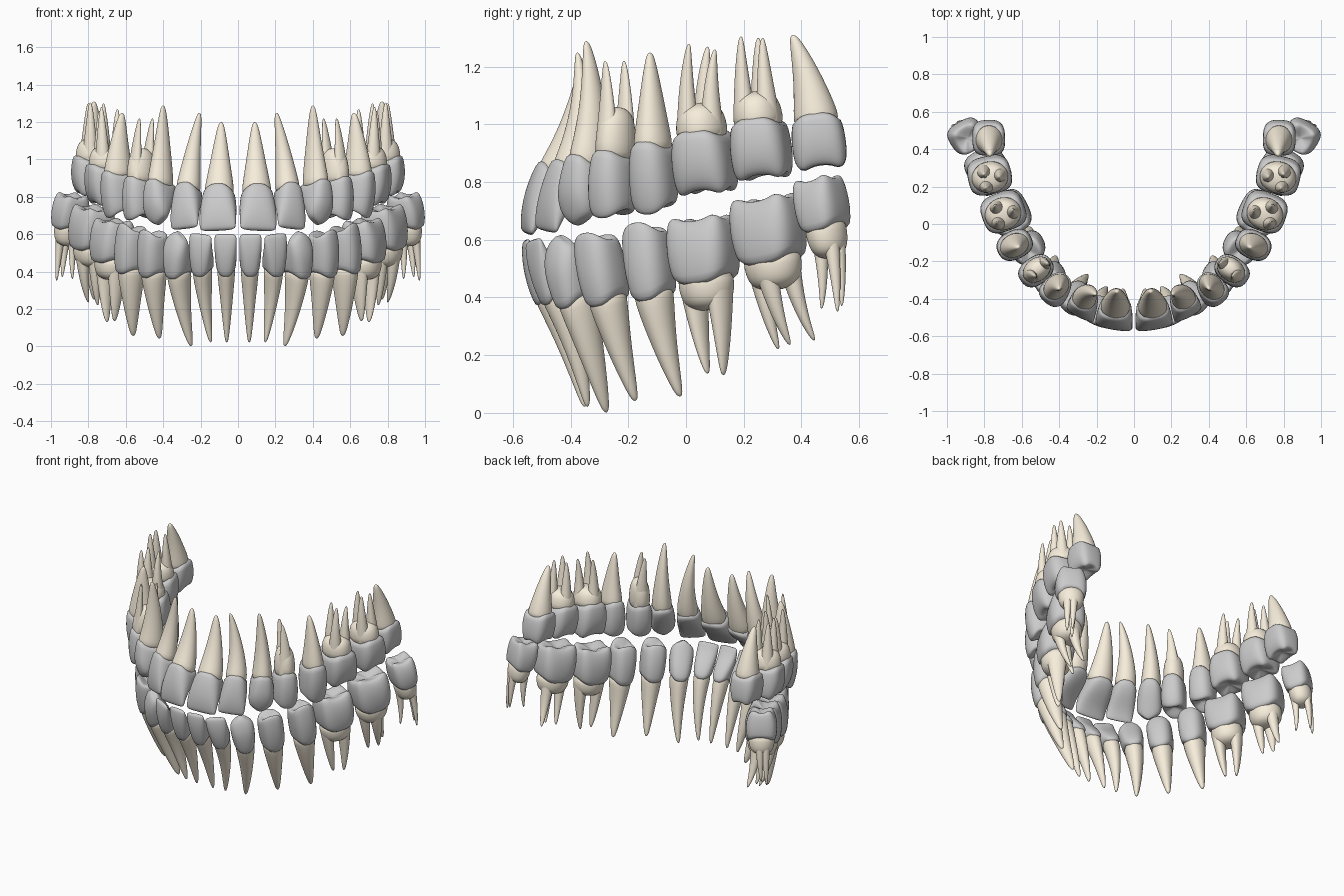
import bpy, bmesh
from math import sin, cos, pi, copysign
from mathutils import Vector as V

if "Cube" in bpy.data.objects:
    bpy.data.objects.remove(bpy.data.objects["Cube"])

SEG = 24
ivory = bpy.data.materials.new("root_ivory")
ivory.diffuse_color = (0.93, 0.85, 0.71, 1)
ivory.use_nodes = True
ivory.node_tree.nodes["Principled BSDF"].inputs["Base Color"].default_value = ivory.diffuse_color


def loft(bm, rings, first, last):
    """Skin closed rings of points and close both ends with a fan."""
    vs = [[bm.verts.new(p) for p in r] for r in rings]
    for a, b in zip(vs, vs[1:]):
        for i in range(SEG):
            j = (i + 1) % SEG
            bm.faces.new((a[i], a[j], b[j], b[i]))
    for ring, pole in ((vs[0], first), (vs[-1], last)):
        c = bm.verts.new(pole)
        for i in range(SEG):
            bm.faces.new((ring[i], ring[(i + 1) % SEG], c))


def finish(name, bm, mat=None):
    """Smooth mesh object, mirrored to the other half of the jaw."""
    bmesh.ops.recalc_face_normals(bm, faces=bm.faces[:])
    me = bpy.data.meshes.new(name)
    bm.to_mesh(me)
    bm.free()
    for p in me.polygons:
        p.use_smooth = True
    if mat:
        me.materials.append(mat)
    ob = bpy.data.objects.new(name, me)
    bpy.context.collection.objects.link(ob)
    ob.modifiers.new("other_side", 'MIRROR').use_mirror_merge = False
    sub = ob.modifiers.new("smooth", 'SUBSURF')
    sub.levels = sub.render_levels = 1


# Crown rings: height fraction, width, depth, facial offset, cusp weight
CROWN = {
    'incisor': [(0, .84, .93, 0, 0), (.12, .88, 1, 0, 0), (.35, .96, .88, .08, 0),
                (.6, 1, .6, .2, 0), (.8, 1, .38, .2, 0), (.94, .98, .24, .12, 0),
                (1, .92, .14, .08, 0)],
    'canine': [(0, .84, .93, 0, 0), (.12, .89, 1, 0, 0), (.35, .97, .92, .08, .1),
               (.6, 1, .74, .16, .4), (.8, .98, .52, .14, .8), (.94, .88, .34, .1, 1),
               (1, .6, .18, .05, .9)],
    'molar': [(0, .87, .86, 0, 0), (.14, .93, .94, 0, 0), (.38, .99, 1, 0, 0),
              (.65, 1, .96, 0, .1), (.85, .98, .86, 0, .5), (.96, .93, .75, 0, .9),
              (1, .82, .62, 0, 1), (.95, .5, .4, 0, .7), (.89, .2, .17, 0, .2)],
}
CROWN['premolar'] = CROWN['molar']


def cusp(kind, a):
    if kind == 'canine':
        return -.12 * abs(cos(a)) ** 1.3
    if kind == 'premolar':
        return -.07 * cos(2 * a) + .05 * sin(a)
    if kind == 'molar':
        return -.045 * cos(4 * a)
    return 0


def crown(name, kind, O, C, W, D, u, v):
    n = 3.2 if kind == 'molar' else 2.5
    rings = []
    for t, su, sv, ov, cw in CROWN[kind]:
        ring = []
        for i in range(SEG):
            a = 2 * pi * i / SEG
            x = copysign(abs(cos(a)) ** (2 / n), cos(a))
            y = copysign(abs(sin(a)) ** (2 / n), sin(a))
            g = 1 - .02 * (1 + cos(4 * a)) * cw if kind == 'molar' else 1
            scallop = -.16 * (sin(a) ** 2 - .5) * (1 - t) ** 3
            ring.append(C.lerp(O, t + cusp(kind, a) * cw + scallop)
                        + u * x * su * W / 2 * g + v * (y * sv * g + ov) * D / 2)
        rings.append(ring)
    top = .86 if 'molar' in kind else 1.01
    bm = bmesh.new()
    loft(bm, rings, C, C.lerp(O, top))
    finish(name + "_crown", bm)


TAPER = [(0, 1), (.12, .96), (.25, .87), (.45, .70), (.65, .53), (.82, .37), (.94, .23), (.985, .13)]
TRUNK = [(0, 1), (.35, 1), (.6, .94), (.8, .82), (.93, .6), (.99, .3)]


def branch(bm, start, ctrl, tip, a, b, profile):
    """Tapered loft along a curve; a and b are the half axes of its section."""
    rings = []
    for s, r in profile:
        p = start * (1 - s) ** 2 + ctrl * 2 * s * (1 - s) + tip * s * s
        rings.append([p + (a * cos(2 * pi * i / SEG) + b * sin(2 * pi * i / SEG)) * r
                      for i in range(SEG)])
    loft(bm, rings, start, tip)


def root(name, kind, C, W, D, u, v, w, tips):
    bm = bmesh.new()
    su, sv = CROWN[kind][0][1:3]
    a, b = u * W / 2 * su * .97, v * D / 2 * sv * .97
    start = C + w * .03
    if len(tips) == 1:
        tip = tips[0]
        branch(bm, start, C - w * (tip - C).length * .4, tip, a, b, TAPER)
    else:
        # Shared trunk, then one branch per tip
        end = C - w * (.16 if kind == 'premolar' else .1)
        branch(bm, start, (start + end) / 2, end, a, b, TRUNK)
        mid = sum(tips, V()) / len(tips)
        for tip in tips:
            d = tip - mid
            d = (d - w * d.dot(w)).normalized()
            e = w.cross(d)
            reach = ((d.dot(u) * W) ** 2 + (d.dot(v) * D) ** 2) ** .5 * .23
            ra, rb = (.044, .064) if len(tips) == 2 else (.040, .044)
            k = min(1, W / .2) if W > .19 or kind == 'premolar' else .72
            s = C + d * reach + w * .03
            branch(bm, s, s - w * (tip - C).length * .6, tip, d * ra * k, e * rb * k, TAPER)
    finish(name + "_root", bm, ivory)


NAMES = ["central_incisor", "lateral_incisor", "canine", "first_premolar",
         "second_premolar", "first_molar", "second_molar", "third_molar"]

# Per tooth: biting centre, neck centre, (width, depth), root tips
UPPER = [
    [(.107, -.545, .62), (.10, -.44, .835), (.2, .165), (.09, -.36, 1.2)],
    [(.283, -.48, .63), (.265, -.395, .85), (.165, .15), (.205, -.375, 1.25)],
    [(.43, -.38, .65), (.415, -.335, .875), (.155, .18), (.40, -.345, 1.29)],
    [(.53, -.255, .69), (.52, -.245, .90), (.15, .2), (.457, -.215, 1.22), (.527, -.28, 1.22)],
    [(.635, -.108, .71), (.64, -.115, .935), (.155, .2), (.62, -.125, 1.25)],
    [(.695, .075, .765), (.70, .055, .975), (.21, .24), (.73, .01, 1.28), (.74, .10, 1.26), (.645, .075, 1.27)],
    [(.775, .27, .815), (.77, .25, 1.015), (.205, .24), (.79, .19, 1.305), (.80, .265, 1.3), (.72, .25, 1.3)],
    [(.78, .47, .85), (.775, .45, 1.03), (.19, .18), (.77, .37, 1.31)],
]
LOWER = [
    [(.066, -.55, .60), (.063, -.465, .40), (.12, .13), (.06, -.35, .02)],
    [(.197, -.525, .60), (.19, -.44, .40), (.13, .135), (.145, -.34, .02)],
    [(.325, -.44, .615), (.315, -.375, .385), (.148, .17), (.25, -.275, 0)],
    [(.455, -.315, .61), (.45, -.27, .385), (.155, .18), (.42, -.175, .04)],
    [(.565, -.145, .64), (.57, -.11, .40), (.16, .19), (.56, -.02, .055)],
    [(.665, .05, .675), (.675, .07, .455), (.235, .225), (.66, .075, .135), (.70, .13, .13)],
    [(.775, .27, .745), (.785, .30, .525), (.245, .23), (.75, .32, .22), (.80, .36, .235), (.77, .445, .25)],
    [(.885, .455, .81), (.905, .485, .635), (.165, .195), (.885, .47, .36), (.97, .525, .35), (.94, .54, .37)],
]

for jaw, teeth in (("upper", UPPER), ("lower", LOWER)):
    centres = [V(t[0]) for t in teeth]
    for i, (O, C, (W, D), *tips) in enumerate(teeth):
        O, C = V(O), V(C)
        # Tooth frame: u along the arch, v outward, w towards the bite
        prev = centres[i - 1] if i else V((-O.x, O.y, O.z))
        T = centres[min(i + 1, 7)] - prev
        w = (O - C).normalized()
        out = V((T.y, -T.x, 0))
        v = (out - w * out.dot(w)).normalized()
        u = v.cross(w)
        if u.dot(T) < 0:
            u = -u
        kind = NAMES[i].split("_")[-1]
        name = jaw + "_" + NAMES[i]
        crown(name, kind, O, C, W, D, u, v)
        root(name, kind, C, W, D, u, v, w, [V(p) for p in tips])
